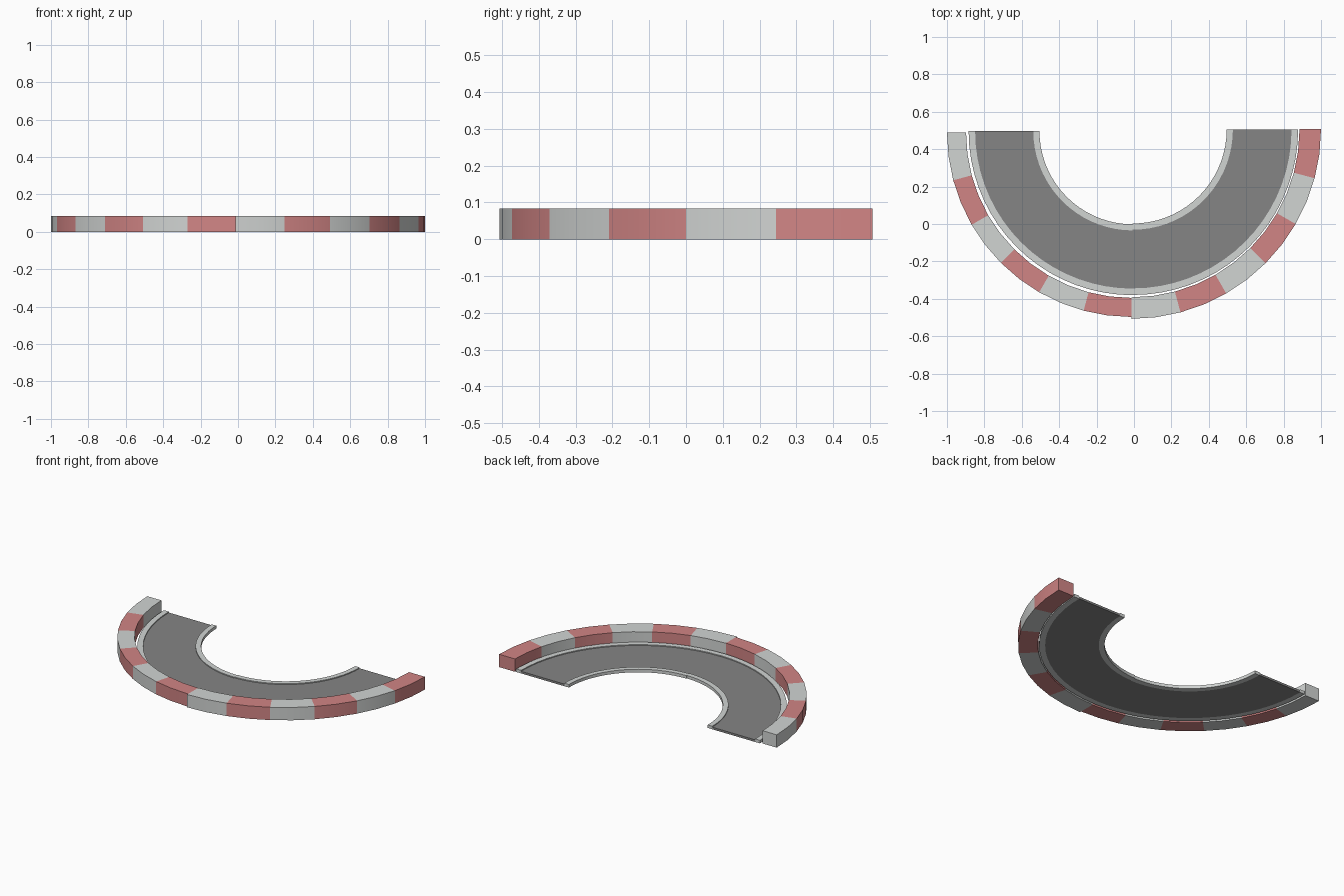
import bpy, bmesh, math

if "Cube" in bpy.data.objects:
    bpy.data.objects.remove(bpy.data.objects["Cube"])

def material(name, rgb):
    m = bpy.data.materials.new(name)
    m.diffuse_color = (*rgb, 1)
    m.use_nodes = True
    m.node_tree.nodes["Principled BSDF"].inputs["Base Color"].default_value = m.diffuse_color
    return m

ASPHALT = material("asphalt grey", (0.235, 0.235, 0.235))
WHITE = material("pale grey", (0.64, 0.66, 0.65))
RED = material("faded red", (0.64, 0.235, 0.235))

def arc(name, centre, r0, r1, z0, z1, start, steps, mats, block=None):
    """Solid quarter ring; every `block` steps the material alternates."""
    bm = bmesh.new()
    rings = []
    for i in range(steps + 1):
        a = math.radians(start + 90 * i / steps)
        c, s = math.cos(a), math.sin(a)
        rings.append([bm.verts.new((centre[0] + r * c, centre[1] + r * s, z))
                      for r, z in ((r0, z0), (r1, z0), (r1, z1), (r0, z1))])
    for i in range(steps):
        a, b = rings[i], rings[i + 1]
        for k in range(4):
            f = bm.faces.new((a[k], a[(k + 1) % 4], b[(k + 1) % 4], b[k]))
            f.material_index = (i // block) % len(mats) if block else 0
    bm.faces.new(rings[0][::-1]).material_index = 0
    bm.faces.new(rings[-1]).material_index = len(mats) - 1
    bmesh.ops.recalc_face_normals(bm, faces=bm.faces)
    me = bpy.data.meshes.new(name)
    bm.to_mesh(me)
    bm.free()
    for m in mats:
        me.materials.append(m)
    ob = bpy.data.objects.new(name, me)
    bpy.context.collection.objects.link(ob)
    bpy.context.view_layer.objects.active = ob
    ob.select_set(True)
    bpy.ops.object.shade_smooth_by_angle(angle=math.radians(30))
    ob.select_set(False)

# The bend is two quarter turns, the right one very slightly larger
# side, start angle, road centre, road scale, barrier centre, barrier radii
halves = (
    ("right", 270, (-0.007, 0.505), 1.005, (-0.014, 0.507), (0.899, 1.014)),
    ("left", 180, (-0.007, 0.497), 0.997, (-0.014, 0.489), (0.884, 0.986)),
)
for side, start, rc, k, bc, (b0, b1) in halves:
    # road surface and its two raised edge strips
    arc(side + "_road", rc, 0.533 * k, 0.845 * k, 0, 0.014, start, 18, [ASPHALT])
    arc(side + "_inner_kerb", rc, 0.50 * k, 0.533 * k, 0, 0.02, start, 18, [WHITE])
    arc(side + "_outer_kerb", rc, 0.845 * k, 0.88 * k, 0, 0.02, start, 18, [WHITE])
    # striped barrier, six blocks per quarter
    arc(side + "_barrier", bc, b0, b1, 0, 0.084, start, 12, [WHITE, RED], 2)
